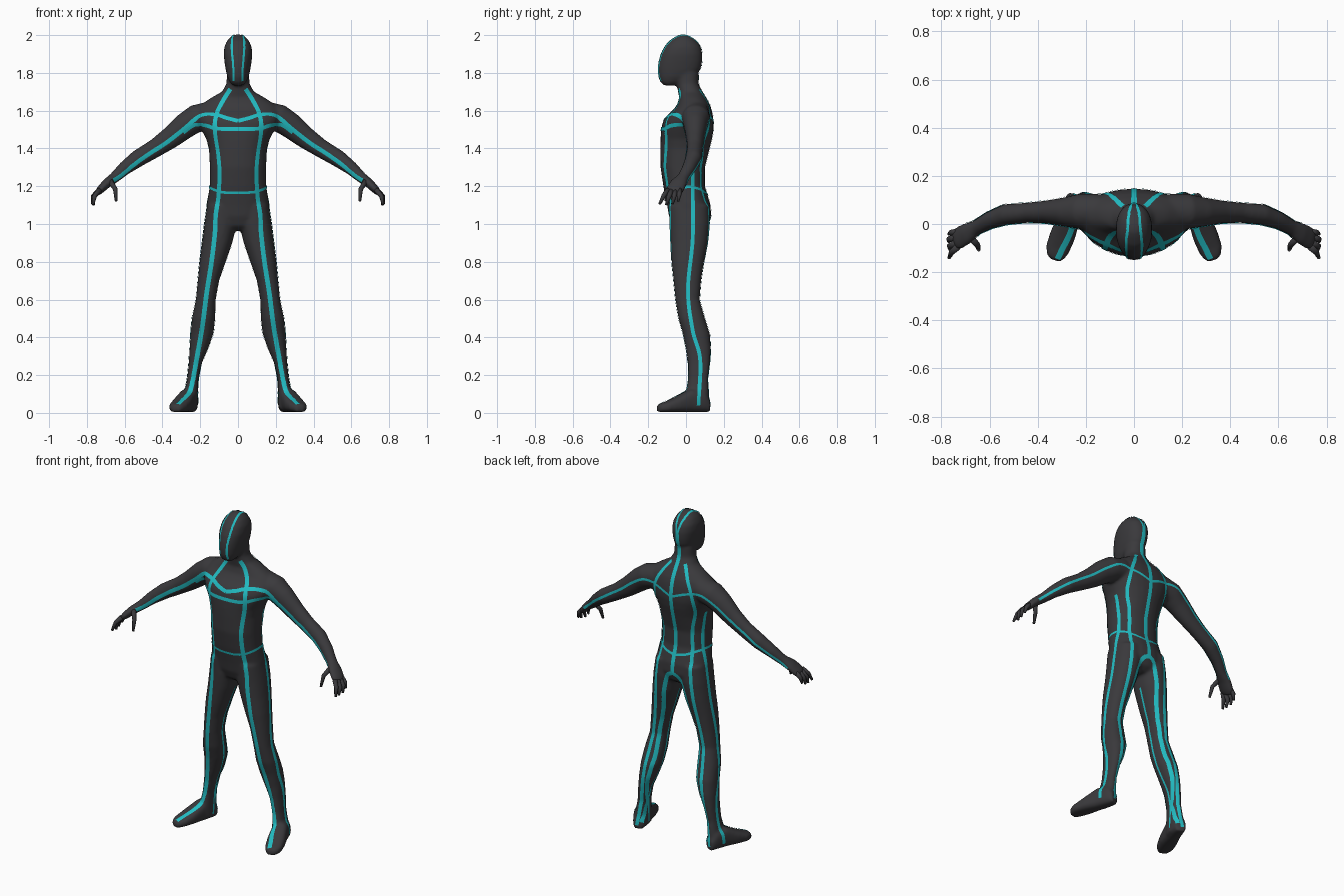
import bpy, bmesh, math
from mathutils import Vector
from mathutils.bvhtree import BVHTree


def material(name, rgb):
    m = bpy.data.materials.new(name)
    m.diffuse_color = (*rgb, 1)
    return m


DARK = material("charcoal suit", (0.042, 0.041, 0.045))
TEAL = material("teal stripe", (0.016, 0.50, 0.54))


def add_object(name, bm, mat):
    bmesh.ops.recalc_face_normals(bm, faces=bm.faces)
    me = bpy.data.meshes.new(name)
    bm.to_mesh(me)
    bm.free()
    me.materials.append(mat)
    me.shade_smooth()
    ob = bpy.data.objects.new(name, me)
    bpy.context.collection.objects.link(ob)
    return ob


def loft(bm, rings, power=2.2, n=28):
    """Skin superellipse rings given as (centre, half axis u, half axis v)."""
    loops = []
    for c, u, v in rings:
        loop = []
        for i in range(n):
            a = 2 * math.pi * i / n
            cs, sn = math.cos(a), math.sin(a)
            p = c + u * math.copysign(abs(cs) ** (2 / power), cs) + v * math.copysign(abs(sn) ** (2 / power), sn)
            loop.append(bm.verts.new(p))
        loops.append(loop)
    for a, b in zip(loops, loops[1:]):
        for i in range(n):
            bm.faces.new((a[i], a[(i + 1) % n], b[(i + 1) % n], b[i]))
    bm.faces.new(loops[0])
    bm.faces.new(loops[-1])


def column(bm, rows, s=1, power=2.2):
    """Upright loft from rows of z, x min, x max, y min, y max."""
    loft(bm, [(Vector((s * (a + b) / 2, (c + d) / 2, z)), Vector(((b - a) / 2, 0, 0)),
               Vector((0, (d - c) / 2, 0))) for z, a, b, c, d in rows], power)


def limb(bm, rows, s=1, n=28):
    """Tube along a path, rows of x, y, z, depth radius, thickness radius."""
    pts = [Vector((s * r[0], r[1], r[2])) for r in rows]
    rings = []
    for i, r in enumerate(rows):
        t = (pts[min(i + 1, len(pts) - 1)] - pts[max(i - 1, 0)]).normalized()
        v = Vector((0, 1, 0))
        v = (v - t * v.dot(t)).normalized()
        rings.append((pts[i], t.cross(v) * r[4], v * r[3]))
    loft(bm, rings, 2, n)


# Body: overlapping lofts fused into one skin
bm = bmesh.new()
torso = [(0.965, .06, -.04, .08), (0.99, .13, -.07, .115), (1.04, .165, -.09, .133), (1.10, .166, -.10, .13),
         (1.20, .150, -.12, .10), (1.30, .149, -.135, .10), (1.40, .154, -.136, .125), (1.45, .168, -.135, .138),
         (1.50, .195, -.132, .146), (1.54, .215, -.123, .146), (1.57, .222, -.105, .143), (1.60, .222, -.072, .137),
         (1.63, .20, -.048, .128), (1.67, .14, -.036, .107), (1.70, .085, -.042, .088), (1.74, .062, -.05, .066),
         (1.80, .058, -.06, .066)]
column(bm, [(z, -w, w, a, b) for z, w, a, b in torso])
head = [(1.733, .026, -.115, -.055), (1.75, .043, -.136, -.02), (1.78, .057, -.147, .04), (1.82, .066, -.151, .078),
        (1.86, .072, -.146, .086), (1.90, .076, -.135, .087), (1.94, .072, -.115, .078), (1.97, .058, -.09, .055),
        (1.99, .040, -.06, .028), (2.003, .018, -.035, .0)]
column(bm, [(z, -w, w, a, b) for z, w, a, b in head])

leg = [(1.10, .01, .163, -.09, .122), (1.0, .006, .178, -.086, .126), (.9, .03, .19, -.081, .115),
       (.8, .065, .203, -.076, .095), (.7, .10, .213, -.066, .08), (.6, .118, .223, -.056, .072),
       (.5, .121, .244, -.04, .10), (.42, .130, .251, -.016, .126), (.34, .158, .256, .0, .132),
       (.26, .193, .261, .011, .126), (.18, .210, .269, .012, .116), (.1, .213, .285, .0, .12), (.02, .215, .285, .0, .119)]
foot = [(.243, .122, .03, .07), (.25, .09, .042, .12), (.272, .02, .047, .125), (.297, -.05, .053, .087),
        (.318, -.105, .05, .06), (.327, -.135, .038, .05), (.331, -.15, .022, .042)]
arm = [(.14, .055, 1.58, .07, .07), (.22, .052, 1.56, .074, .073), (.28, .05, 1.52, .062, .068),
       (.36, .05, 1.455, .048, .058), (.44, .047, 1.40, .042, .049), (.53, .04, 1.347, .043, .046),
       (.60, .015, 1.295, .036, .037), (.655, -.015, 1.245, .031, .029), (.695, -.04, 1.215, .045, .025),
       (.73, -.06, 1.18, .048, .021), (.747, -.07, 1.16, .036, .013)]
across = Vector((.94, .34, 0))
for s in (1, -1):
    column(bm, leg, s)
    loft(bm, [(Vector((s * x, y, (.004 + top) / 2)), Vector((s * across.x, across.y, 0)) * w,
               Vector((0, 0, (top - .004) / 2))) for x, y, w, top in foot], 2.8)
    limb(bm, arm, s)
body = add_object("body", bm, DARK)
rm = body.modifiers.new("fuse", 'REMESH')
rm.mode, rm.voxel_size = 'VOXEL', 0.009
sm = body.modifiers.new("soften", 'SMOOTH')
sm.factor, sm.iterations = 0.5, 6
dg = bpy.context.evaluated_depsgraph_get()
skin = bpy.data.meshes.new_from_object(body.evaluated_get(dg))
body.modifiers.clear()
body.data = skin
skin.materials.clear()
skin.materials.append(DARK)
skin.shade_smooth()
tree = BVHTree.FromPolygons([v.co for v in skin.vertices], [list(p.vertices) for p in skin.polygons])

# Fingers and thumbs: root, knuckle, tip
digits = [((.733, -.095, 1.18), (.758, -.118, 1.15), (.768, -.140, 1.105)),
          ((.738, -.077, 1.175), (.766, -.092, 1.14), (.765, -.105, 1.10)),
          ((.738, -.055, 1.175), (.768, -.063, 1.145), (.770, -.072, 1.105)),
          ((.733, -.033, 1.18), (.760, -.036, 1.155), (.768, -.042, 1.12)),
          ((.675, -.06, 1.225), (.650, -.088, 1.185), (.645, -.108, 1.122))]
bm = bmesh.new()
for s in (1, -1):
    for d in digits:
        limb(bm, [(*p, r, r) for p, r in zip(d, (.015, .012, .007))], s, 10)
add_object("fingers", bm, DARK)


def smooth_path(pts, step=0.012):
    """Catmull-Rom samples through the guide points."""
    P = [Vector(p) for p in pts]
    P = [2 * P[0] - P[1]] + P + [2 * P[-1] - P[-2]]
    out = []
    for a, b, c, d in zip(P, P[1:], P[2:], P[3:]):
        k = max(2, int((c - b).length / step))
        for i in range(k):
            t = i / k
            out.append(.5 * (2 * b + (c - a) * t + (2 * a - 5 * b + 4 * c - d) * t * t + (3 * b - a - 3 * c + d) * t ** 3))
    return out + [P[-2]]


def stripe(bm, pts, width, ray=None):
    """Thin ribbon laid on the skin, guides cast along ray or snapped to it."""
    hits = []
    for p in smooth_path(pts):
        h = tree.ray_cast(p, Vector(ray)) if ray else tree.find_nearest(p)
        if h[0] is not None and (not hits or (h[0] - hits[-1][0]).length > .003):
            hits.append(h[:2])
    rows = []
    for i, (p, nrm) in enumerate(hits):
        t = hits[min(i + 1, len(hits) - 1)][0] - hits[max(i - 1, 0)][0]
        side = t.cross(nrm).normalized() * (width / 2)
        row = []
        for k in (-1, 0, 1):
            q, m, _, _ = tree.find_nearest(p + side * k)
            row.append(bm.verts.new(q + m * .003))
        rows.append(row)
    for a, b in zip(rows, rows[1:]):
        for k in (0, 1):
            bm.faces.new((a[k], a[k + 1], b[k + 1], b[k]))


def flat(y, xz):
    return [(x, y, z) for x, z in xz]


F, B = (0, 1, 0), (0, -1, 0)
front_line = flat(-1, [(.04, 1.715), (.08, 1.65), (.113, 1.58), (.122, 1.5), (.105, 1.38), (.097, 1.28), (.102, 1.15),
                       (.117, 1.05), (.122, .95), (.14, .8), (.165, .64), (.19, .45), (.22, .28), (.242, .16),
                       (.262, .10), (.318, .045)])
chest_top = flat(-1, [(0, 1.545), (.06, 1.56), (.12, 1.578), (.2, 1.572), (.29, 1.50), (.38, 1.43), (.47, 1.372),
                      (.55, 1.315), (.615, 1.26), (.66, 1.23)])
chest_low = flat(-1, [(0, 1.503), (.11, 1.505), (.17, 1.522), (.23, 1.525), (.29, 1.485)])
back_line = flat(1, [(.045, 1.71), (.085, 1.65), (.122, 1.57), (.13, 1.46), (.10, 1.32), (.10, 1.2), (.115, 1.05),
                     (.135, .85), (.17, .62), (.195, .4), (.225, .2), (.25, .03)])
back_arm = flat(1, [(0, 1.525), (.10, 1.56), (.2, 1.57), (.29, 1.52), (.38, 1.45), (.47, 1.39), (.55, 1.335),
                    (.62, 1.28), (.70, 1.21)])
arch = flat(1, [(0, 1.045), (.04, 1.02), (.068, .94), (.095, .8), (.137, .62), (.15, .45), (.2, .25), (.225, .05)])
side_line = [(.3, .03, 1.43), (.3, .035, 1.18), (.3, .035, .92), (.3, .01, .65), (.35, .035, .44), (.4, .075, .28),
             (.45, .065, .04)]
inner_line = [(0, .02, .9), (0, .01, .75), (0, .01, .6), (0, .05, .4), (0, .07, .25), (0, .06, .04)]
waist = [(0, -.2, 1.148), (.1, -.15, 1.16), (.16, -.06, 1.19), (.18, .02, 1.2), (.14, .10, 1.195), (.08, .15, 1.18),
         (0, .16, 1.165)]
face_line = [(.03, -.14, 1.752), (.037, -.17, 1.80), (.043, -.17, 1.87), (.046, -.14, 1.94), (.042, -.08, 2.0),
             (.036, -.02, 2.02), (.028, .05, 2.0), (.012, .11, 1.93), (.004, .12, 1.87)]

# Stripes mirrored on both halves, then the spine
for name, pts, w, ray in (("front_stripes", front_line, .024, F), ("upper_chest_stripes", chest_top, .022, F),
                          ("lower_chest_stripes", chest_low, .02, F), ("back_stripes", back_line, .02, B),
                          ("back_arm_stripes", back_arm, .014, B), ("inner_back_leg_stripes", arch, .024, B),
                          ("side_stripes", side_line, .02, (-1, 0, 0)), ("inner_leg_stripes", inner_line, .012, (1, 0, 0)),
                          ("waist_stripes", waist, .014, None), ("head_stripes", face_line, .012, None)):
    bm = bmesh.new()
    for s in (1, -1):
        stripe(bm, [(s * x, y, z) for x, y, z in pts], w, (s * ray[0], ray[1], 0) if ray else None)
    add_object(name, bm, TEAL)
bm = bmesh.new()
stripe(bm, flat(1, [(0, 1.89), (0, 1.75), (0, 1.6), (0, 1.4), (0, 1.2), (0, 1.045)]), .024, B)
add_object("spine_stripe", bm, TEAL)
